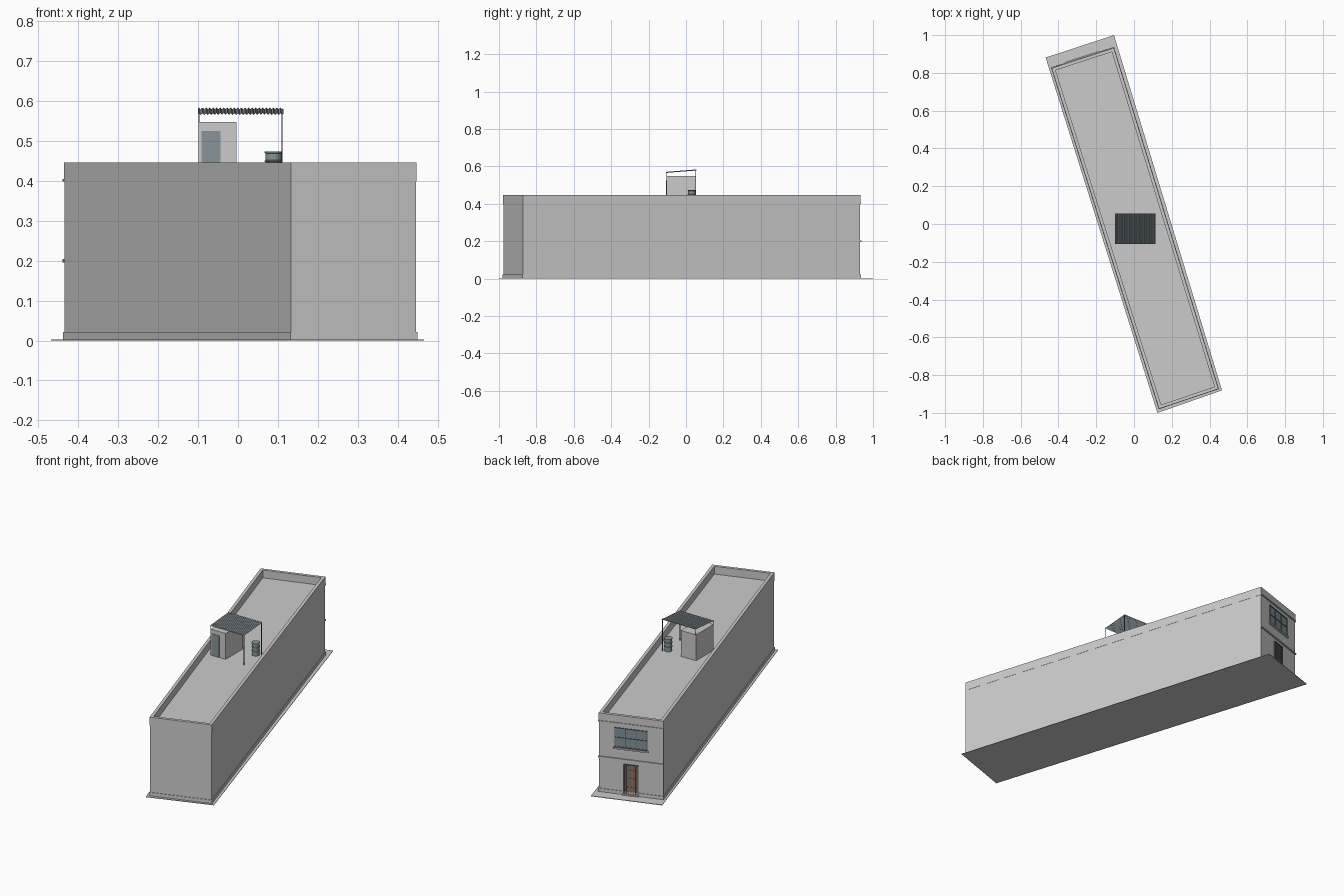
import bpy, bmesh, math
from mathutils import Vector, Matrix

if "Cube" in bpy.data.objects:
    bpy.data.objects.remove(bpy.data.objects["Cube"])

def material(name, r, g, b):
    m = bpy.data.materials.new(name)
    m.diffuse_color = (r, g, b, 1)
    m.use_nodes = True
    m.node_tree.nodes["Principled BSDF"].inputs["Base Color"].default_value = m.diffuse_color
    return m

GLASS = material("glass", 0.22, 0.29, 0.33)
DARK = material("dark_metal", 0.12, 0.13, 0.13)
WOOD = material("wood", 0.28, 0.17, 0.10)
STEEL = material("painted_steel", 0.25, 0.30, 0.32)

def finish(name, bm, mat=None):
    bmesh.ops.recalc_face_normals(bm, faces=bm.faces)
    me = bpy.data.meshes.new(name)
    bm.to_mesh(me)
    bm.free()
    ob = bpy.data.objects.new(name, me)
    bpy.context.collection.objects.link(ob)
    if mat:
        me.materials.append(mat)
    return ob

def prism(name, pts, z0, z1, mat=None):
    bm = bmesh.new()
    f = bm.faces.new([bm.verts.new((p[0], p[1], z0)) for p in pts])
    ext = bmesh.ops.extrude_face_region(bm, geom=[f])
    bmesh.ops.translate(bm, vec=(0, 0, z1 - z0),
                        verts=[v for v in ext["geom"] if isinstance(v, bmesh.types.BMVert)])
    return finish(name, bm, mat)

def box(name, x0, x1, y0, y1, z0, z1, mat=None):
    return prism(name, [(x0, y0), (x1, y0), (x1, y1), (x0, y1)], z0, z1, mat)

def offset(pts, d):
    # grow (d > 0) or shrink a counter-clockwise footprint
    out = []
    for i, p in enumerate(pts):
        a = (p - pts[i - 1]).normalized()
        b = (pts[(i + 1) % len(pts)] - p).normalized()
        na, nb = Vector((a.y, -a.x)), Vector((b.y, -b.x))
        out.append(p + (na + nb) * d / (1 + na.dot(nb)))
    return out

def ring(name, outer, inner, z0, z1):
    bm = bmesh.new()
    loops = [[bm.verts.new((p.x, p.y, z)) for p in pts]
             for pts, z in ((outer, z0), (outer, z1), (inner, z1), (inner, z0))]
    for k in range(4):
        a, b = loops[k], loops[(k + 1) % 4]
        for i in range(4):
            j = (i + 1) % 4
            bm.faces.new((a[i], a[j], b[j], b[i]))
    return finish(name, bm)

# main block on its skewed footprint
foot = [Vector(p) for p in ((0.133, -0.977), (0.446, -0.872), (-0.107, 0.931), (-0.435, 0.824))]
ROOF, TOP = 0.402, 0.446
prism("pavement", [(0.124, -1.0), (0.466, -0.881), (-0.106, 1.0), (-0.468, 0.881)], 0, 0.003)
prism("building_body", foot, 0.003, ROOF)
ring("parapet", offset(foot, 0.001), offset(foot, -0.016), ROOF - 0.004, TOP)
ring("plinth", offset(foot, 0.003), offset(foot, -0.002), 0.002, 0.022)

# street facade at the back end: u runs along it, d points outward
origin = foot[3]
U = (foot[2] - foot[3]).normalized()
N = Vector((-U.y, U.x))
W = (foot[2] - foot[3]).length

def panel(name, u0, u1, z0, z1, d0, d1, mat=None):
    pts = [origin + U * u + N * d for u, d in ((u0, d0), (u1, d0), (u1, d1), (u0, d1))]
    return prism(name, pts, z0, z1, mat)

panel("floor_ledge", -0.003, W + 0.003, 0.196, 0.204, -0.002, 0.006)
panel("cornice", -0.003, W + 0.003, 0.398, 0.405, -0.002, 0.005)

# upper window
u0, u1, z0, z1 = 0.25 * W, 0.75 * W, 0.268, 0.375
panel("window_glass", u0, u1, z0, z1, -0.002, 0.001, GLASS)
for i in range(4):
    u = u0 + (u1 - u0) * i / 3
    panel("window_mullion", u - 0.002, u + 0.002, z0, z1, 0, 0.004, DARK)
for i in range(3):
    z = z0 + (z1 - z0) * i / 2
    panel("window_rail", u0 - 0.002, u1 + 0.002, z - 0.002, z + 0.002, 0, 0.004, DARK)
panel("window_sill", u0 - 0.008, u1 + 0.008, z0 - 0.010, z0 - 0.002, -0.002, 0.010)

# street door with security bars
d0, d1, dt = 0.39 * W, 0.61 * W, 0.172
panel("street_door", d0, d1, 0.004, dt, -0.002, 0.002, WOOD)
for u in (d0, d1):
    panel("door_jamb", u - 0.003, u + 0.003, 0.003, dt + 0.003, 0, 0.005, DARK)
panel("door_lintel", d0 - 0.003, d1 + 0.003, dt - 0.002, dt + 0.004, 0, 0.006, DARK)
panel("door_step", d0 - 0.006, d1 + 0.006, 0.003, 0.010, 0, 0.012)
for i in range(1, 6):
    u = d0 + (d1 - d0) * i / 6
    panel("door_bar", u - 0.001, u + 0.001, 0.010, dt, 0.003, 0.005, DARK)
for z in (0.05, 0.10, 0.145):
    panel("door_crossbar", d0, d1, z - 0.001, z + 0.001, 0.003, 0.005, DARK)

# stair hut on the roof
box("stair_hut", -0.099, -0.004, -0.104, 0.052, ROOF - 0.002, 0.548)
box("hut_door", -0.091, -0.044, -0.106, -0.103, ROOF, 0.525, STEEL)

# sloped corrugated canopy on posts
X0, X1, Y0, Y1 = -0.100, 0.113, -0.106, 0.056
WAVES, STEPS = 24, 4
bm = bmesh.new()
rows = []
for i in range(WAVES * STEPS + 1):
    x = X0 + (X1 - X0) * i / (WAVES * STEPS)
    dz = 0.0022 * math.sin(2 * math.pi * i / STEPS)
    rows.append((bm.verts.new((x, Y0, 0.568 + dz)), bm.verts.new((x, Y1, 0.581 + dz))))
for a, b in zip(rows, rows[1:]):
    bm.faces.new((a[0], b[0], b[1], a[1]))
canopy = finish("corrugated_canopy", bm, STEEL)
solid = canopy.modifiers.new("thickness", 'SOLIDIFY')
solid.thickness = 0.001
solid.offset = 0
for x, base in ((-0.0975, 0.546), (0.1105, ROOF)):
    for y, top in ((-0.1035, 0.567), (0.0515, 0.580)):
        box("canopy_post", x - 0.0015, x + 0.0015, y - 0.0015, y + 0.0015, base, top, DARK)

# ribbed water barrel
bm = bmesh.new()
profile = [(0.020, 0.402), (0.020, 0.424), (0.022, 0.425), (0.022, 0.428), (0.020, 0.429),
           (0.020, 0.447), (0.022, 0.448), (0.022, 0.451), (0.020, 0.452), (0.020, 0.469),
           (0.022, 0.470), (0.022, 0.473)]
SIDES = 20
loops = [[bm.verts.new((0.089 + r * math.cos(2 * math.pi * k / SIDES),
                        0.031 + r * math.sin(2 * math.pi * k / SIDES), z)) for k in range(SIDES)]
         for r, z in profile]
for a, b in zip(loops, loops[1:]):
    for k in range(SIDES):
        j = (k + 1) % SIDES
        bm.faces.new((a[k], a[j], b[j], b[k]))
bm.faces.new(loops[0])
bm.faces.new(loops[-1])
finish("water_barrel", bm, STEEL)
